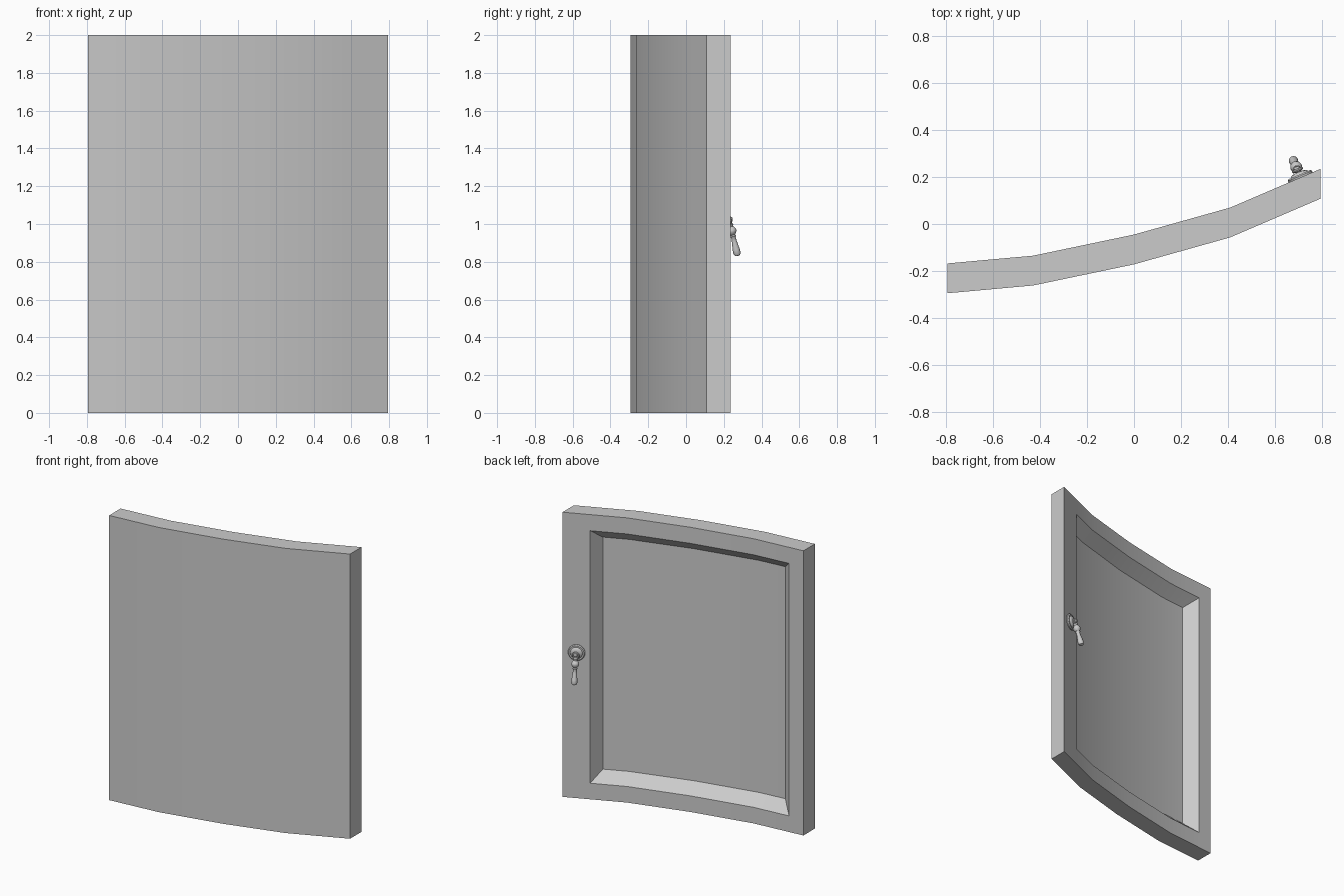
import bpy, bmesh, math
from mathutils import Vector, Matrix

if "Cube" in bpy.data.objects:
    bpy.data.objects.remove(bpy.data.objects["Cube"])

CURVE = [(-0.795, -0.168), (-0.43, -0.135), (0, -0.045), (0.41, 0.07), (0.795, 0.235)]
THICK, DEPTH = 0.127, 0.08


def back_y(x):
    for (x0, y0), (x1, y1) in zip(CURVE, CURVE[1:]):
        if x <= x1:
            return y0 + (y1 - y0) * (x - x0) / (x1 - x0)
    return CURVE[-1][1]


def finish(bm, name, angle=30):
    bmesh.ops.remove_doubles(bm, verts=bm.verts, dist=1e-5)
    bmesh.ops.recalc_face_normals(bm, faces=bm.faces)
    me = bpy.data.meshes.new(name)
    bm.to_mesh(me)
    bm.free()
    ob = bpy.data.objects.new(name, me)
    bpy.context.collection.objects.link(ob)
    bpy.ops.object.select_all(action='DESELECT')
    ob.select_set(True)
    bpy.context.view_layer.objects.active = ob
    bpy.ops.object.shade_smooth_by_angle(angle=math.radians(angle))
    return ob


def strip(bm, a, b):
    """Quads between two equally long point rows."""
    for i in range(len(a) - 1):
        bm.faces.new([bm.verts.new(p) for p in (a[i], a[i + 1], b[i + 1], b[i])])


def lathe(name, profile, origin, axis, segs=20):
    """Spin (radius, height) points about an axis."""
    bm = bmesh.new()
    vs = [bm.verts.new((r, 0, h)) for r, h in profile]
    es = [bm.edges.new(p) for p in zip(vs, vs[1:])]
    bmesh.ops.spin(bm, geom=vs + es, cent=(0, 0, 0), axis=(0, 0, 1),
                   angle=math.tau, steps=segs)
    rot = Vector(axis).to_track_quat('Z', 'Y').to_matrix().to_4x4()
    bm.transform(Matrix.Translation(origin) @ rot)
    return finish(bm, name, 40)


# Curved door with a bevelled recess in the back
bm = bmesh.new()
xs = [-0.795, -0.69, -0.43, 0, 0.41, 0.63, 0.795]
inner_xs = [-0.61, -0.418, 0.02, 0.437, 0.597]


def row(cols, z, off=0):
    return [(x, back_y(x) - off, z) for x in cols]


zs = [0, 0.113, 1.887, 2]
for i in range(3):
    a, b = row(xs, zs[i]), row(xs, zs[i + 1])
    fa, fb = row(xs, zs[i], THICK), row(xs, zs[i + 1], THICK)
    strip(bm, fa, fb)
    strip(bm, [a[0], b[0]], [fa[0], fb[0]])
    strip(bm, [a[-1], b[-1]], [fa[-1], fb[-1]])
    if i == 1:
        strip(bm, a[:2], b[:2])
        strip(bm, a[-2:], b[-2:])
        ia, ib = row(inner_xs, 0.185, DEPTH), row(inner_xs, 1.815, DEPTH)
        strip(bm, ia, ib)
        strip(bm, a[1:-1], ia)
        strip(bm, b[1:-1], ib)
        strip(bm, [a[1], b[1]], [ia[0], ib[0]])
        strip(bm, [a[-2], b[-2]], [ia[-1], ib[-1]])
    else:
        strip(bm, a, b)
for z in (0, 2):
    strip(bm, row(xs, z), row(xs, z, THICK))
finish(bm, "curved_door")

# Drop handle: round plate, peg, ring and pendant
n = Vector((-0.394, 0.919, 0)).normalized()
base = Vector((0.71, back_y(0.71), 1.025))
lathe("handle_plate", [(0, 0), (0.055, 0), (0.056, 0.007), (0.05, 0.013), (0.04, 0.013),
                       (0.035, 0.02), (0.02, 0.024), (0, 0.025)], base, n)
lathe("handle_peg", [(0, 0.015), (0.009, 0.015), (0.009, 0.035), (0.014, 0.04),
                     (0.012, 0.048), (0, 0.052)], base, n, 12)

top = base + n * 0.032
bottom = base + n * 0.082 + Vector((0, 0, -0.196))
axis = (bottom - top).normalized()

bpy.ops.mesh.primitive_torus_add(major_radius=0.018, minor_radius=0.007, major_segments=18,
                                 minor_segments=8, location=top + axis * 0.008)
ring = bpy.context.object
ring.name = "handle_ring"
ring.rotation_euler = n.to_track_quat('Z', 'Y').to_euler()
bpy.ops.object.shade_smooth_by_angle(angle=math.radians(40))

lathe("handle_pendant", [(0, 0.02), (0.012, 0.022), (0.016, 0.03), (0.013, 0.04),
                         (0.018, 0.046), (0.025, 0.058), (0.025, 0.068), (0.018, 0.08),
                         (0.012, 0.086), (0.017, 0.092), (0.012, 0.1), (0.014, 0.125),
                         (0.019, 0.165), (0.02, 0.185), (0.014, 0.197), (0, 0.202)], top, axis)
